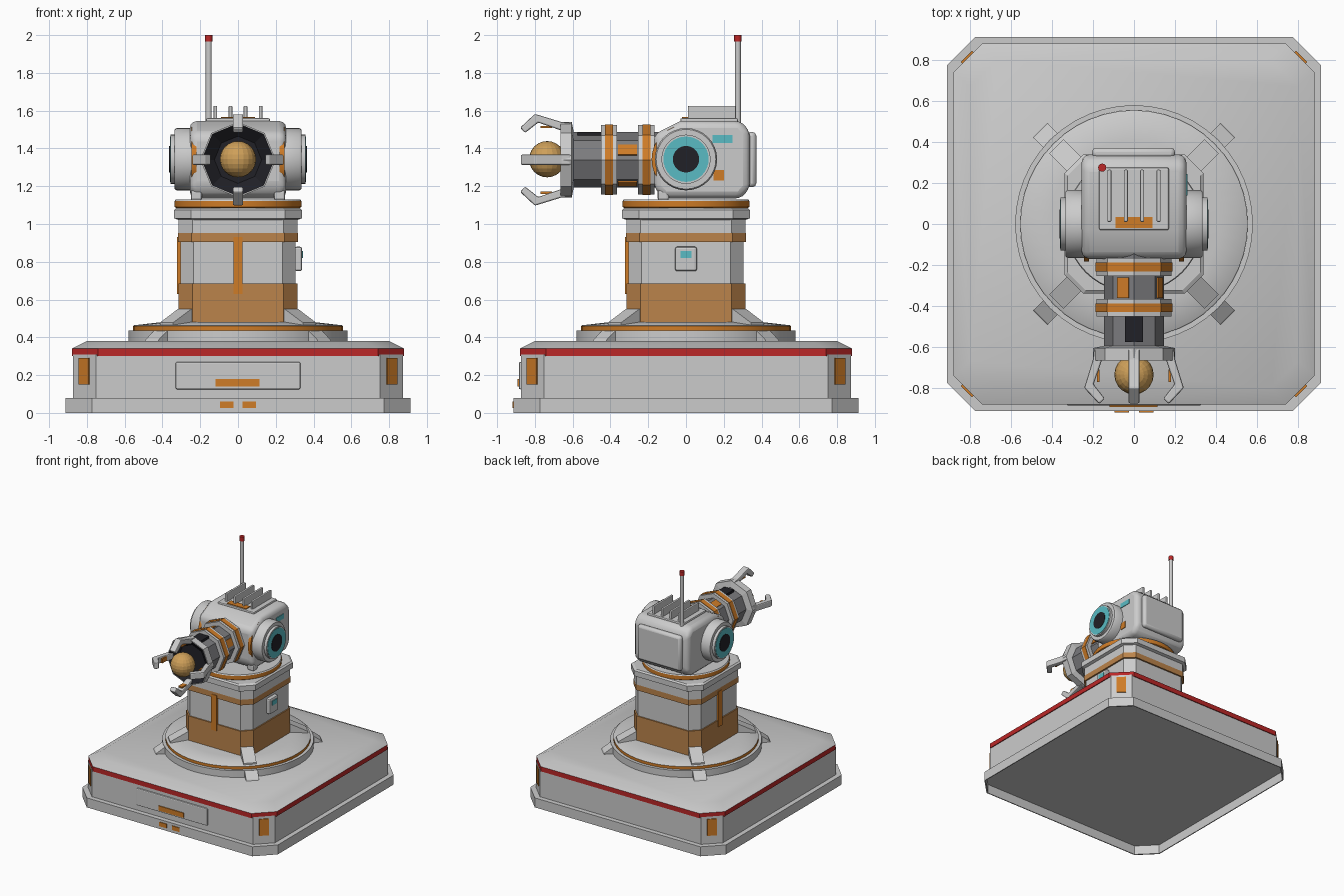
import bpy, bmesh
from math import sin, cos, pi, radians
from mathutils import Matrix, Vector

if "Cube" in bpy.data.objects:
    bpy.data.objects.remove(bpy.data.objects["Cube"])

def material(name, r, g, b):
    m = bpy.data.materials.new(name)
    m.diffuse_color = (r, g, b, 1)
    m.use_nodes = True
    m.node_tree.nodes["Principled BSDF"].inputs["Base Color"].default_value = m.diffuse_color
    return m

ORANGE = material("orange", 0.62, 0.2, 0.02)
RUST = material("rust", 0.5, 0.23, 0.07)
RED = material("red", 0.5, 0.02, 0.02)
CYAN = material("cyan", 0.1, 0.5, 0.55)
BLACK = material("black", 0.015, 0.015, 0.02)
DARK = material("dark_grey", 0.2, 0.2, 0.21)
TAN = material("tan", 0.62, 0.35, 0.1)

def finish(name, bm, mat=None, bevel=0, smooth=False, segs=2):
    bmesh.ops.recalc_face_normals(bm, faces=bm.faces)
    me = bpy.data.meshes.new(name)
    bm.to_mesh(me)
    bm.free()
    ob = bpy.data.objects.new(name, me)
    bpy.context.collection.objects.link(ob)
    if mat:
        me.materials.append(mat)
    if bevel:
        mod = ob.modifiers.new("bevel", 'BEVEL')
        mod.width, mod.segments, mod.limit_method = bevel, segs, 'ANGLE'
    if smooth:
        bpy.ops.object.select_all(action='DESELECT')
        ob.select_set(True)
        bpy.context.view_layer.objects.active = ob
        bpy.ops.object.shade_smooth_by_angle(angle=radians(35))
    return ob

def loft(name, rings, mat=None, caps=(True, True), **kw):
    bm = bmesh.new()
    vs = [[bm.verts.new(p) for p in ring] for ring in rings]
    n = len(vs[0])
    for a, b in zip(vs, vs[1:]):
        for i in range(n):
            j = (i + 1) % n
            bm.faces.new((a[i], a[j], b[j], b[i]))
    if caps[0]:
        bm.faces.new(vs[0])
    if caps[1]:
        bm.faces.new(vs[-1])
    return finish(name, bm, mat, **kw)

def block(name, rings, mat=None, **kw):
    """Square with cut corners; rings of (half width, corner cut, z)."""
    def ring(h, c, z):
        k = h - c
        return [(x, y, z) for x, y in ((h, -k), (h, k), (k, h), (-k, h),
                                       (-h, k), (-h, -k), (-k, -h), (k, -h))]
    return loft(name, [ring(*r) for r in rings], mat, **kw)

def turned(name, axis, centre, rings, n=48, mat=None, **kw):
    """Rings of (radius, position along axis)."""
    def pt(r, t, a):
        u, v = r * cos(a), r * sin(a)
        local = {'x': (t, u, v), 'y': (u, t, v), 'z': (u, v, t)}[axis]
        return Vector(centre) + Vector(local)
    return loft(name, [[pt(r, t, 2 * pi * i / n) for i in range(n)] for r, t in rings], mat, **kw)

def box(name, x0, x1, y0, y1, z0, z1, mat=None, **kw):
    return loft(name, [[(x0, y0, z), (x1, y0, z), (x1, y1, z), (x0, y1, z)] for z in (z0, z1)], mat, **kw)

def plate(name, profile, width, mat=None, **kw):
    """(y, z) outline extruded across x."""
    return loft(name, [[(x, y, z) for y, z in profile] for x in (-width / 2, width / 2)], mat, **kw)

def spin(ob, axis, deg, z=0):
    ob.matrix_world = Matrix.Translation((0, 0, z)) @ Matrix.Rotation(radians(deg), 4, axis)

# Base: the plinth is hollow underneath
block("base_plinth", [(0.905, 0.14, 0.078), (0.905, 0.14, 0), (0.913, 0.14, 0), (0.913, 0.14, 0.08)])
block("base_body", [(0.873, 0.12, 0.08), (0.873, 0.12, 0.31)], caps=(False, False))
block("base_red_band", [(0.873, 0.13, 0.30), (0.88, 0.14, 0.30), (0.88, 0.14, 0.34)], RED, caps=(False, False))
block("base_lid", [(0.88, 0.14, 0.34), (0.80, 0.13, 0.38)], caps=(False, True), smooth=True)
box("base_front_panel", -0.33, 0.33, -0.885, -0.86, 0.125, 0.27, bevel=0.008)
box("base_panel_strip", -0.12, 0.115, -0.892, -0.87, 0.14, 0.18, ORANGE)
for s in (-1, 1):
    box("plinth_light", s * 0.06 - 0.035, s * 0.06 + 0.035, -0.919, -0.907, 0.025, 0.06, ORANGE)
for k in range(4):
    a = 45 + 90 * k
    spin(box("corner_lamp", -0.038, 0.038, 1.12, 1.156, 0.15, 0.29, ORANGE), 'Z', a)
    spin(plate("turntable_clamp", [(0.5, 0.375), (0.65, 0.375), (0.64, 0.39), (0.575, 0.437), (0.5, 0.437)], 0.10), 'Z', a)
    spin(plate("column_gusset", [(0.34, 0.46), (0.535, 0.46), (0.535, 0.478), (0.40, 0.55), (0.34, 0.55)], 0.10), 'Z', a)

# Turntable
turned("turntable", 'z', (0, 0, 0), [(0.58, 0.38), (0.58, 0.437), (0.55, 0.437)], caps=(False, False), smooth=True)
turned("turntable_ring", 'z', (0, 0, 0), [(0.555, 0.435), (0.555, 0.46)], mat=ORANGE, caps=(False, False), smooth=True)
turned("turntable_top", 'z', (0, 0, 0), [(0.555, 0.46), (0.55, 0.464), (0.41, 0.48)], caps=(False, True), smooth=True)

# Column
block("column", [(0.305, 0.07, 0.47), (0.305, 0.07, 0.93), (0.315, 0.073, 0.94), (0.315, 0.073, 1.04)], caps=(False, False))
block("column_lower_band", [(0.315, 0.073, 0.47), (0.315, 0.073, 0.685), (0.305, 0.07, 0.685)], RUST, caps=(False, False))
block("column_upper_band", [(0.305, 0.07, 0.905), (0.318, 0.073, 0.905), (0.318, 0.073, 0.952)], RUST, caps=(False, False))
block("column_flange", [(0.31, 0.08, 1.02), (0.338, 0.09, 1.03), (0.338, 0.09, 1.075), (0.325, 0.09, 1.085)])
turned("neck_ring", 'z', (0, 0, 0), [(0.32, 1.08), (0.335, 1.09), (0.335, 1.122)], mat=ORANGE, caps=(False, False), smooth=True)
turned("neck_cover", 'z', (0, 0, 0), [(0.335, 1.122), (0.33, 1.13)], caps=(False, True))
box("column_front_strip", -0.025, 0.025, -0.322, -0.30, 0.63, 0.93, ORANGE)
box("column_left_strip", -0.322, -0.30, -0.025, 0.025, 0.63, 0.93, ORANGE)
box("control_box", 0.30, 0.34, -0.058, 0.058, 0.75, 0.88, bevel=0.012)
box("control_screen", 0.33, 0.345, -0.03, 0.03, 0.82, 0.857, CYAN)

# Head
plate("head", [(-0.17, 1.19), (-0.12, 1.135), (0.29, 1.135), (0.34, 1.19), (0.34, 1.49),
               (0.29, 1.545), (-0.03, 1.545), (-0.17, 1.475)], 0.51, bevel=0.045, segs=3, smooth=True)
box("head_back_plate", -0.205, 0.2, 0.32, 0.372, 1.195, 1.487, bevel=0.02, smooth=True)
box("head_top_plate", -0.17, 0.17, -0.03, 0.275, 1.53, 1.56, bevel=0.008)
box("head_top_stripe", -0.09, 0.09, -0.02, 0.035, 1.55, 1.566, ORANGE)
for x in (-0.12, -0.04, 0.04, 0.12):
    box("cooling_fin", x - 0.01, x + 0.01, 0.01, 0.265, 1.55, 1.626, bevel=0.006)
box("head_side_screen", 0.24, 0.26, 0.14, 0.245, 1.43, 1.47, CYAN)
box("head_side_mark", 0.24, 0.26, 0.145, 0.20, 1.23, 1.287, ORANGE)
for s in (-1, 1):
    box("head_foot", s * 0.22 - 0.03, s * 0.22 + 0.03, -0.15, -0.09, 1.125, 1.18, bevel=0.012)
turned("antenna", 'z', (-0.155, 0.275, 0), [(0.016, 1.5), (0.016, 1.97)], 12, smooth=True)
turned("antenna_tip", 'z', (-0.155, 0.275, 0), [(0.02, 1.965), (0.02, 2.0)], 12, RED, smooth=True)

# Shoulder joints on both sides
for s in (-1, 1):
    def joint(name, rings, mat=None):
        turned(name, 'x', (0, 0, 1.343), [(r, s * x) for r, x in rings], 32, mat, smooth=True)
    joint("joint_backing", [(0.182, 0.22), (0.182, 0.245)], ORANGE)
    joint("joint_drum", [(0.165, 0.24), (0.165, 0.325), (0.158, 0.335)])
    joint("joint_cap", [(0.13, 0.33), (0.13, 0.358)])
    joint("joint_cyan_ring", [(0.12, 0.35), (0.12, 0.361)], CYAN)
    joint("joint_centre", [(0.07, 0.35), (0.07, 0.364)], BLACK)

# Octagonal arm
Z = 1.34
def octagon(name, rings, mat=None, **kw):
    return turned(name, 'y', (0, 0, Z), rings, 8, mat, **kw)

octagon("arm", [(0.146, -0.10), (0.146, -0.61)], DARK)
for y in (-0.21, -0.408):
    octagon("arm_collar", [(0.183, y + 0.043), (0.183, y - 0.043)])
    octagon("arm_collar_band", [(0.187, y + 0.021), (0.187, y - 0.021)], ORANGE)
for k in range(4):
    spin(box("arm_light", -0.03, 0.03, -0.36, -0.26, 0.12, 0.142, ORANGE), 'Y', 90 * k - 22.5, Z)
box("arm_top_plate", -0.045, 0.045, -0.575, -0.45, 1.44, 1.488, BLACK)

# Gripper
octagon("gripper_cup", [(0.15, -0.595), (0.2, -0.605), (0.2, -0.665), (0.192, -0.665)], caps=(True, False))
octagon("gripper_lining", [(0.192, -0.665), (0.125, -0.612)], BLACK, caps=(False, True))
for k in range(4):
    spin(plate("claw", [(-0.61, 0.155), (-0.61, 0.195), (-0.66, 0.2), (-0.80, 0.243), (-0.878, 0.17),
                        (-0.852, 0.142), (-0.782, 0.197), (-0.66, 0.155)],
               0.055, bevel=0.008), 'Y', 90 * k, Z)
    spin(box("claw_pad", -0.018, 0.018, -0.77, -0.71, 0.168, 0.18, ORANGE), 'Y', 90 * k, Z)
bm = bmesh.new()
bmesh.ops.create_uvsphere(bm, u_segments=20, v_segments=12, radius=0.096)
bmesh.ops.translate(bm, verts=bm.verts, vec=(0, -0.735, Z + 0.003))
finish("gripper_orb", bm, TAN)
